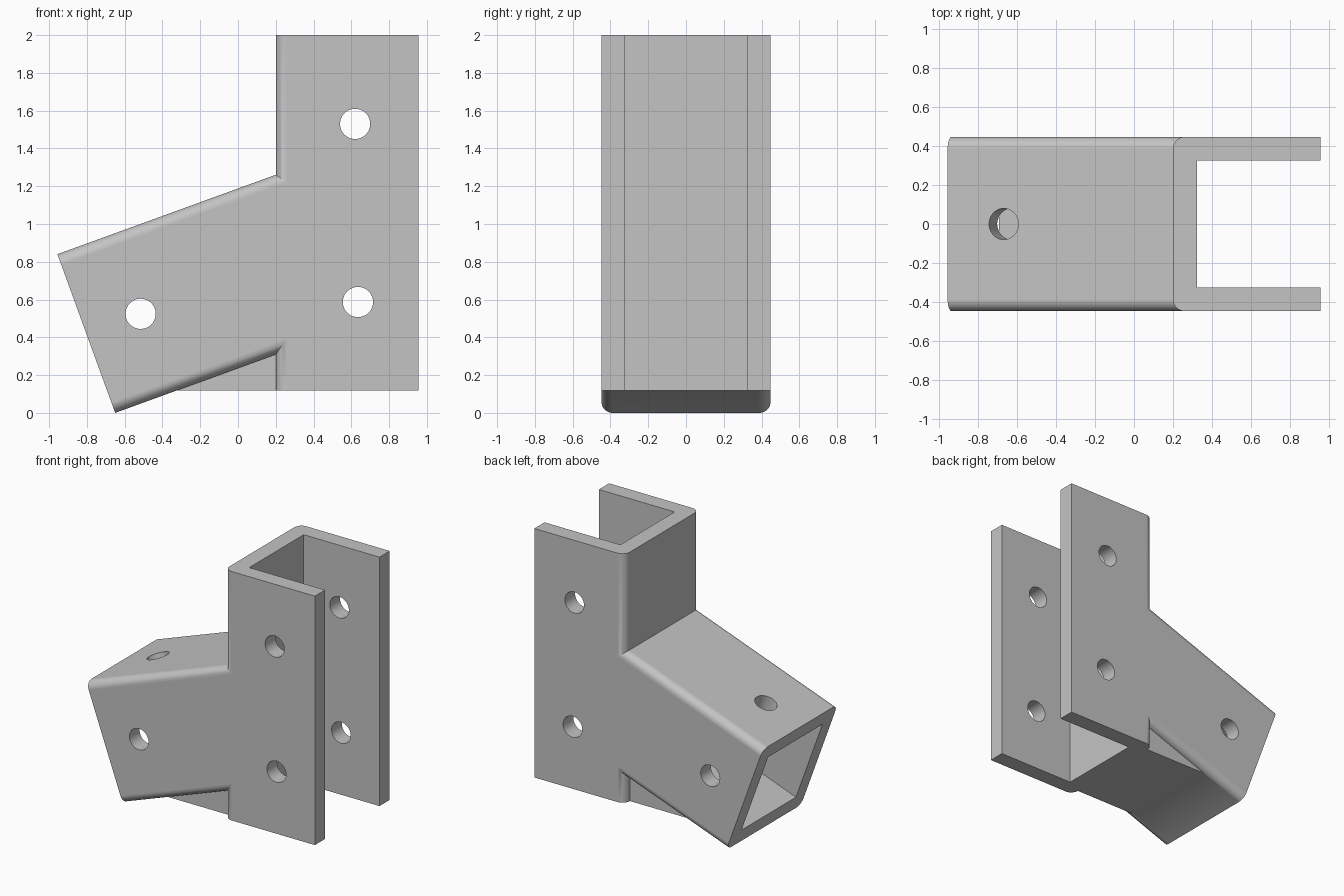
import bpy
from math import sin, cos, tan, pi, radians
from mathutils import Vector, Matrix

if "Cube" in bpy.data.objects:
    bpy.data.objects.remove(bpy.data.objects["Cube"], do_unlink=True)

TILT = radians(20)
HALF = 0.447            # half width of both sections
INNER = 0.325           # half width of the openings
WALL = HALF - INNER
FILLET = 0.06
LEFT, RIGHT = -0.956, 0.956
WEB = 0.2               # outer face of the channel web
BASE, TOP = 0.118, 2.0
END_Z = 0.84            # upper corner of the tube end
HOLE = 0.08

steel = bpy.data.materials.new("plain grey")
steel.use_nodes = True
steel.diffuse_color = (0.55, 0.55, 0.55, 1)
steel.node_tree.nodes["Principled BSDF"].inputs["Base Color"].default_value = (0.55, 0.55, 0.55, 1)


def prism(name, ring_a, ring_b):
    """Solid between two matching rings of points."""
    n = len(ring_a)
    faces = [list(range(n))[::-1], list(range(n, 2 * n))]
    faces += [[i, (i + 1) % n, n + (i + 1) % n, n + i] for i in range(n)]
    mesh = bpy.data.meshes.new(name)
    mesh.from_pydata(list(ring_a) + list(ring_b), [], faces)
    mesh.materials.append(steel)
    obj = bpy.data.objects.new(name, mesh)
    bpy.context.collection.objects.link(obj)
    bpy.context.view_layer.objects.active = obj
    bpy.ops.object.select_all(action="DESELECT")
    obj.select_set(True)
    bpy.ops.object.mode_set(mode="EDIT")
    bpy.ops.mesh.select_all(action="SELECT")
    bpy.ops.mesh.normals_make_consistent(inside=False)
    bpy.ops.object.mode_set(mode="OBJECT")
    return obj


def arc(cx, cy, start, steps=8):
    """Quarter-circle fillet, counter-clockwise."""
    return [(cx + FILLET * cos(start + pi / 2 * i / steps),
             cy + FILLET * sin(start + pi / 2 * i / steps)) for i in range(steps + 1)]


def hole(name, centre, axis, length):
    """Round cutter centred on a point."""
    turn = Vector((0, 0, 1)).rotation_difference(Vector(axis)).to_matrix().to_4x4()
    place = Matrix.Translation(centre) @ turn
    rings = [[place @ Vector((HOLE * cos(2 * pi * i / 40), HOLE * sin(2 * pi * i / 40), z))
              for i in range(40)] for z in (-length / 2, length / 2)]
    return prism(name, *rings)


def combine(target, tool, operation):
    mod = target.modifiers.new(operation, "BOOLEAN")
    mod.operation = operation
    mod.solver = "EXACT"
    mod.object = tool
    bpy.context.view_layer.objects.active = target
    bpy.ops.object.modifier_apply(modifier=mod.name)
    bpy.data.objects.remove(tool, do_unlink=True)


def tube_point(u, v, y):
    """u runs along the tube, v down across its end."""
    return Vector((LEFT + u * cos(TILT) + v * sin(TILT), y,
                   END_Z + u * sin(TILT) - v * cos(TILT)))


def tube_solid(name, section, start, stop_x):
    """Tilted prism ending on a vertical plane."""
    near = [tube_point(start, v, y) for v, y in section]
    far = [tube_point((stop_x - LEFT - v * sin(TILT)) / cos(TILT), v, y) for v, y in section]
    return prism(name, near, far)


# Upright U channel, rounded on the two web corners
mid = HALF - FILLET
profile = (arc(WEB + FILLET, mid, pi / 2) + arc(WEB + FILLET, -mid, pi)
           + [(RIGHT, -HALF), (RIGHT, -INNER), (WEB + WALL, -INNER),
              (WEB + WALL, INNER), (RIGHT, INNER), (RIGHT, HALF)])
bracket = prism("angled_bracket", [(x, y, BASE) for x, y in profile],
                [(x, y, TOP) for x, y in profile])

# Tilted square tube with rounded long edges
lo, hi = FILLET, 2 * HALF - FILLET
section = arc(hi, mid, 0) + arc(lo, mid, pi / 2) + arc(lo, -mid, pi) + arc(hi, -mid, 3 * pi / 2)
tube = tube_solid("tube", section, 0, WEB + WALL - 0.02)

# Filler wedge under the tube
tip = LEFT + 2 * HALF * sin(TILT)
tip_z = END_Z - 2 * HALF * cos(TILT)
wedge_x = tip + (BASE - tip_z) / tan(TILT)
back_x = WEB + 0.05
under = tip_z + (back_x - tip) * tan(TILT)
side = [(wedge_x, BASE), (back_x, BASE), (back_x, under + 0.05), (wedge_x, BASE + 0.05)]
wedge = prism("wedge", [(x, -mid + 0.002, z) for x, z in side],
              [(x, mid - 0.002, z) for x, z in side])

combine(bracket, tube, "UNION")
combine(bracket, wedge, "UNION")

# Square bore, stopping at the channel web
a, b = WALL, 2 * HALF - WALL
bore = tube_solid("bore", [(a, -INNER), (b, -INNER), (b, INNER), (a, INNER)], -0.2, WEB)
combine(bracket, bore, "DIFFERENCE")

# Cross holes through both sides, and one in the tube roof
for centre in ((0.62, 0, 1.53), (0.635, 0, 0.587), tube_point(0.306, HALF, 0)):
    combine(bracket, hole("cross_hole", centre, (0, 1, 0), 1.2), "DIFFERENCE")
combine(bracket, hole("roof_hole", tube_point(0.306, 0, 0),
                      (-sin(TILT), 0, cos(TILT)), 0.4), "DIFFERENCE")

# Smooth fillets and holes, flat plates
bpy.ops.object.select_all(action="DESELECT")
bracket.select_set(True)
bpy.context.view_layer.objects.active = bracket
bpy.ops.object.shade_smooth_by_angle(angle=radians(30))
normals = bracket.modifiers.new("flat_plates", "WEIGHTED_NORMAL")
normals.keep_sharp = True
